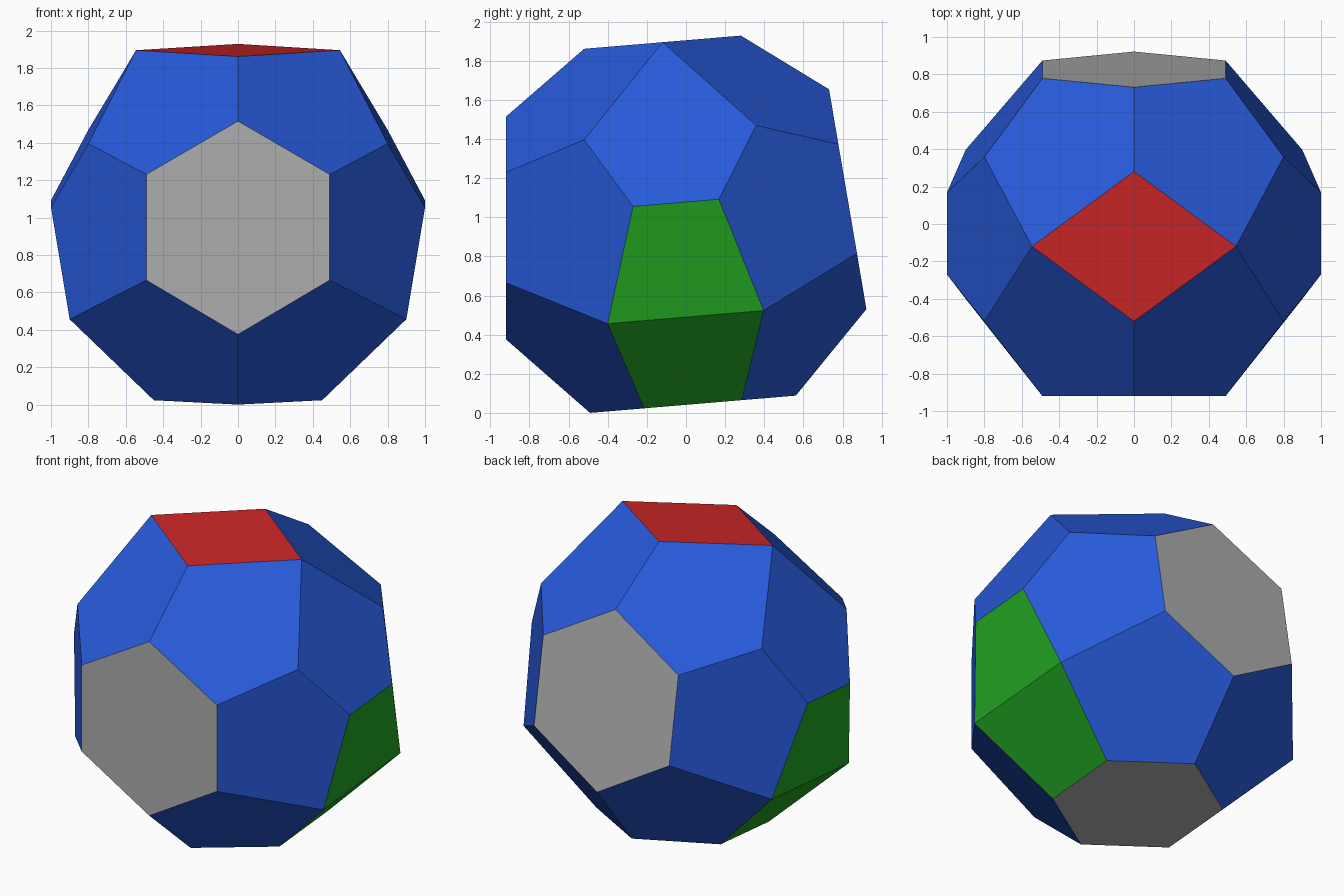
import bpy, bmesh, math
from mathutils import Matrix

if "Cube" in bpy.data.objects:
    bpy.data.objects.remove(bpy.data.objects["Cube"])

# One quarter of the solid's corners, mirrored across x and y
QUARTER = [
    (0, 0.402, 1.903), (0.545, 0, 1.903),                       # top rhombus
    (0, 0.828, 1.592), (0.49, 0.852, 1.308),                    # end hexagon, upper
    (0.49, 0.900, 0.745), (0, 0.924, 0.456),                    # end hexagon, lower
    (0.80, 0.441, 1.439), (1.0, 0.22, 1.079), (0.90, 0.40, 0.493),  # flank
    (0.45, 0.25, 0.046), (0, 0.528, 0.046),                     # bottom hexagon
]
TILT = math.radians(4.8)


def material(name, rgb):
    mat = bpy.data.materials.new(name)
    mat.diffuse_color = (*rgb, 1)
    mat.use_nodes = True
    mat.node_tree.nodes["Principled BSDF"].inputs["Base Color"].default_value = mat.diffuse_color
    return mat


BLUE, GREY, RED, GREEN = range(4)
colours = [
    material("blue", (0.0203, 0.102, 0.694)),
    material("grey", (0.423, 0.423, 0.423)),
    material("red", (0.604, 0.0194, 0.0194)),
    material("green", (0.016, 0.376, 0.016)),
]

# Convex solid with flat polygon faces
corners = {(sx * x, sy * y, z) for x, y, z in QUARTER
           for sx in (1, -1) for sy in (1, -1)}
bm = bmesh.new()
for co in sorted(corners):
    bm.verts.new(co)
bmesh.ops.convex_hull(bm, input=bm.verts[:])
bmesh.ops.dissolve_limit(bm, angle_limit=math.radians(5),
                         verts=bm.verts[:], edges=bm.edges[:])
bmesh.ops.recalc_face_normals(bm, faces=bm.faces[:])

# Colour by number of sides: hexagons grey, pentagons blue, top red, side quads green
for face in bm.faces:
    face.normal_update()
    sides = len(face.verts)
    if sides == 6:
        face.material_index = GREY
    elif sides == 4:
        face.material_index = RED if face.normal.z > 0.9 else GREEN
    else:
        face.material_index = BLUE

# Lean the solid slightly and rest it on the ground
bm.transform(Matrix.Rotation(TILT, 4, 'X') @ Matrix.Translation((0, 0.0395, 0)))
low = min(v.co.z for v in bm.verts)
bm.transform(Matrix.Translation((0, 0, -low)))

mesh = bpy.data.meshes.new("polyhedron")
bm.to_mesh(mesh)
bm.free()
for mat in colours:
    mesh.materials.append(mat)
bpy.context.collection.objects.link(bpy.data.objects.new("polyhedron", mesh))
